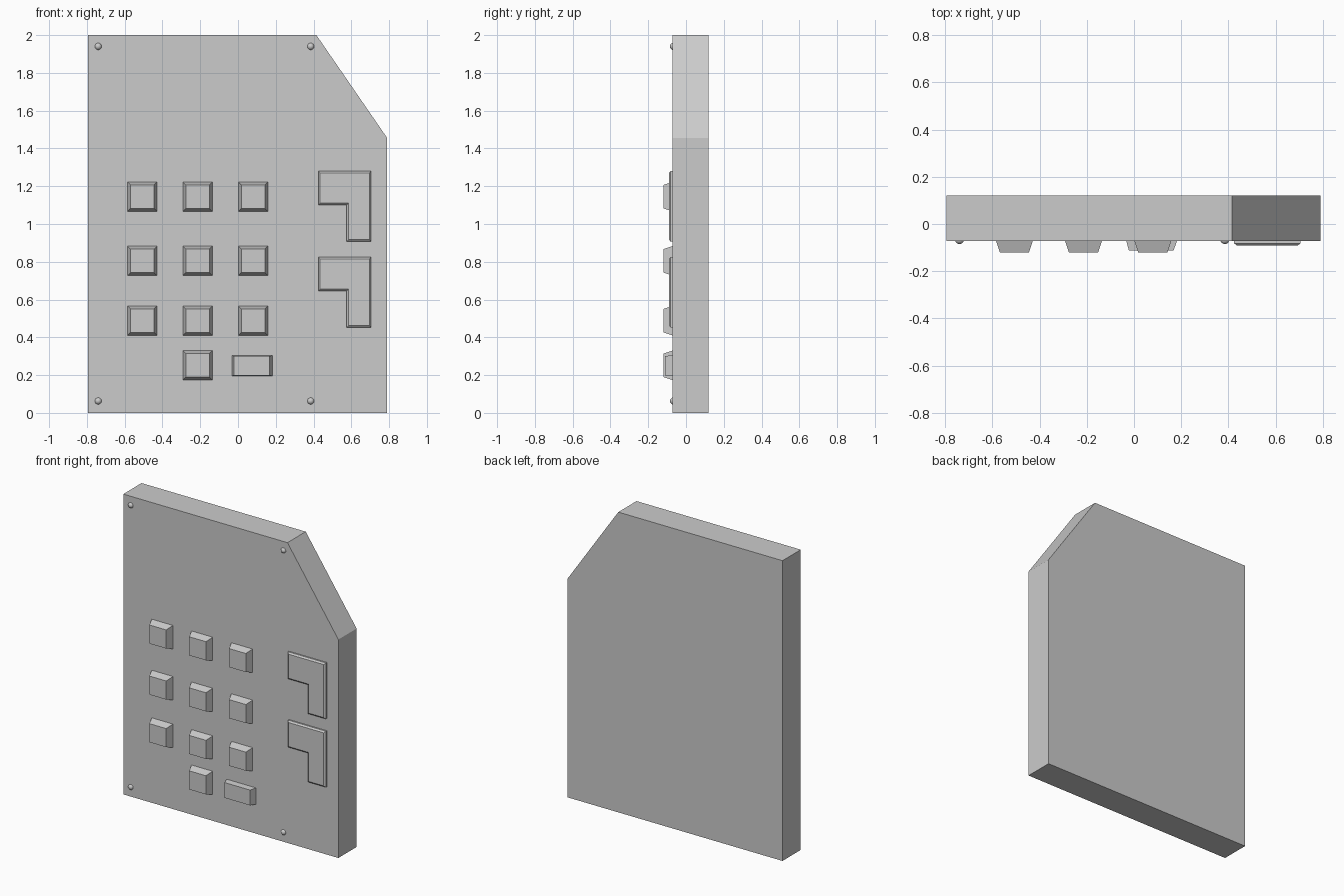
import bpy, bmesh, math
from mathutils import Matrix

if "Cube" in bpy.data.objects:
    bpy.data.objects.remove(bpy.data.objects["Cube"])

grey = bpy.data.materials.new("neutral_grey")
grey.diffuse_color = (0.6, 0.6, 0.6, 1)
grey.use_nodes = True
grey.node_tree.nodes["Principled BSDF"].inputs["Base Color"].default_value = grey.diffuse_color

FACE_Y = -0.072   # front surface of the panel
BACK_Y = 0.12


def finish(bm, name):
    bmesh.ops.recalc_face_normals(bm, faces=bm.faces)
    mesh = bpy.data.meshes.new(name)
    bm.to_mesh(mesh)
    bm.free()
    mesh.materials.append(grey)
    obj = bpy.data.objects.new(name, mesh)
    bpy.context.collection.objects.link(obj)
    return obj


def loft(name, layers):
    """Closed solid through matching x/z outlines, each given with its y."""
    bm = bmesh.new()
    rings = [[bm.verts.new((x, y, z)) for x, z in outline] for y, outline in layers]
    for a, b in zip(rings, rings[1:]):
        for i in range(len(a)):
            j = (i + 1) % len(a)
            bm.faces.new((a[i], a[j], b[j], b[i]))
    bm.faces.new(rings[0])
    bm.faces.new(rings[-1])
    return finish(bm, name)


def rect(cx, cz, hx, hz):
    return [(cx - hx, cz - hz), (cx + hx, cz - hz), (cx + hx, cz + hz), (cx - hx, cz + hz)]


def ell(top, d):
    """Inverted L outline, inset by d."""
    left, step, right = 0.425 + d, 0.575 + d, 0.705 - d
    notch, bottom = top - 0.18 + d, top - 0.373 + d
    return [(left, top - d), (left, notch), (step, notch),
            (step, bottom), (right, bottom), (right, top - d)]


# Panel with one cut corner
outline = [(-0.795, 0), (0.79, 0), (0.79, 1.455), (0.415, 2), (-0.795, 2)]
loft("panel", [(BACK_Y, outline), (FACE_Y, outline)])

# Tapered square keys: three full rows and a single one below
columns = (-0.507, -0.214, 0.08)
keys = [(x, z) for z in (1.145, 0.805, 0.488) for x in columns] + [(columns[1], 0.252)]
for i, (x, z) in enumerate(keys):
    loft(f"key_{i + 1}", [(FACE_Y + 0.003, rect(x, z, 0.079, 0.079)),
                          (-0.12, rect(x, z, 0.062, 0.062))])

# Wide key
loft("wide_key", [(FACE_Y + 0.003, rect(0.075, 0.25, 0.108, 0.055)),
                  (-0.112, rect(0.073, 0.25, 0.095, 0.051))])

# L-shaped plates with chamfered rims
for name, top in (("upper_plate", 1.28), ("lower_plate", 0.825)):
    loft(name, [(FACE_Y + 0.003, ell(top, 0)), (-0.082, ell(top, 0)), (-0.091, ell(top, 0.01))])

# Round corner screws
for i, (x, z) in enumerate((x, z) for x in (-0.74, 0.385) for z in (0.063, 1.94)):
    bm = bmesh.new()
    bmesh.ops.create_uvsphere(bm, u_segments=24, v_segments=12, radius=0.019,
                              matrix=Matrix.Translation((x, -0.066, z)) @ Matrix.Rotation(math.pi / 2, 4, 'X'))
    for f in bm.faces:
        f.smooth = True
    finish(bm, f"screw_{i + 1}")
